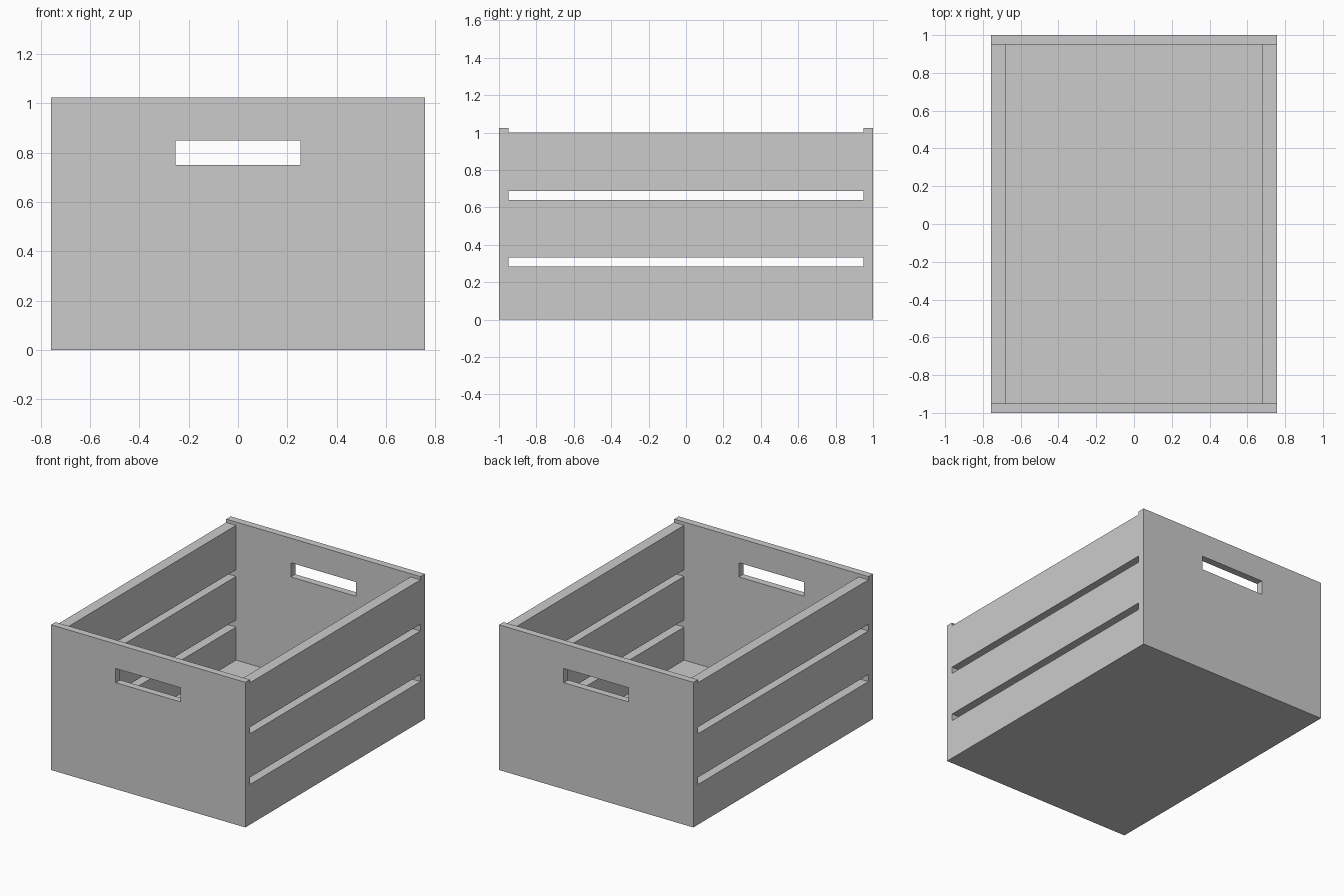
import bpy, bmesh

if "Cube" in bpy.data.objects:
    bpy.data.objects.remove(bpy.data.objects["Cube"])

W, L = 0.757, 1.0          # half width, half length
END_T, SIDE_T, FLOOR_T = 0.05, 0.077, 0.05
END_H = 1.023


def finish(bm, name):
    bmesh.ops.recalc_face_normals(bm, faces=bm.faces)
    mesh = bpy.data.meshes.new(name)
    bm.to_mesh(mesh)
    bm.free()
    obj = bpy.data.objects.new(name, mesh)
    bpy.context.collection.objects.link(obj)
    return obj


def box(name, x0, x1, y0, y1, z0, z1):
    bm = bmesh.new()
    bmesh.ops.create_cube(bm, size=1)
    for v in bm.verts:
        v.co.x = x1 if v.co.x > 0 else x0
        v.co.y = y1 if v.co.y > 0 else y0
        v.co.z = z1 if v.co.z > 0 else z0
    return finish(bm, name)


def end_panel(name, y):
    # Rectangle with a hand hole: a ring of four quads, extruded along y
    bm = bmesh.new()

    def rect(hw, z0, z1):
        return [bm.verts.new((x, y, z)) for x, z in
                ((-hw, z0), (hw, z0), (hw, z1), (-hw, z1))]

    outer = rect(W, 0, END_H)
    hole = rect(0.253, 0.75, 0.85)
    ring = [bm.faces.new((outer[i], outer[(i + 1) % 4], hole[(i + 1) % 4], hole[i]))
            for i in range(4)]
    ext = bmesh.ops.extrude_face_region(bm, geom=ring, use_keep_orig=True)
    verts = [g for g in ext["geom"] if isinstance(g, bmesh.types.BMVert)]
    bmesh.ops.translate(bm, verts=verts, vec=(0, END_T, 0))
    return finish(bm, name)


# End panels with hand holes
end_panel("front_panel", -L)
end_panel("back_panel", L - END_T)

# Three slats on each long side
inner_y = L - END_T
slats = (("lower", 0, 0.283), ("middle", 0.333, 0.64), ("upper", 0.687, 1.0))
for level, z0, z1 in slats:
    box(f"left_{level}_slat", -W, -W + SIDE_T, -inner_y, inner_y, z0, z1)
    box(f"right_{level}_slat", W - SIDE_T, W, -inner_y, inner_y, z0, z1)

# Floor board between the sides
box("floor_board", -W + SIDE_T, W - SIDE_T, -inner_y, inner_y, 0, FLOOR_T)
